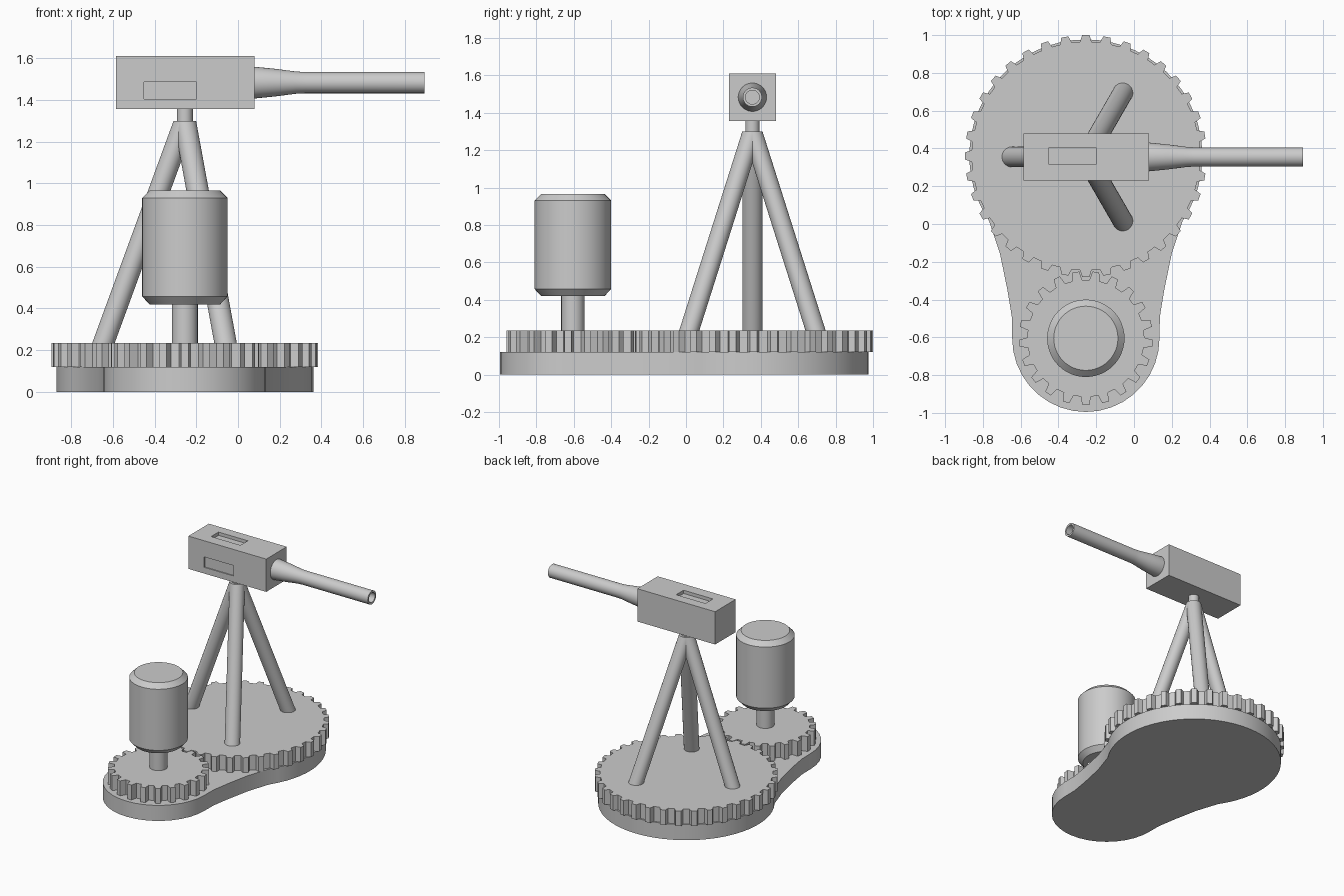
import bpy, bmesh
from math import sin, cos, pi, radians
from mathutils import Matrix

cube = bpy.data.objects.get("Cube")
if cube:
    bpy.data.objects.remove(cube, do_unlink=True)

grey = bpy.data.materials.new("plain grey")
grey.use_nodes = True
grey.diffuse_color = (0.6, 0.6, 0.6, 1)
grey.node_tree.nodes["Principled BSDF"].inputs["Base Color"].default_value = (0.6, 0.6, 0.6, 1)

CX = -0.255                 # shared centre line of both gears
BIG_Y, SMALL_Y = 0.36, -0.605
BASE_TOP, GEAR_TOP = 0.12, 0.235
APEX = 1.3


def finish(bm, name, smooth=True):
    bmesh.ops.recalc_face_normals(bm, faces=bm.faces)
    mesh = bpy.data.meshes.new(name)
    bm.to_mesh(mesh)
    bm.free()
    mesh.materials.append(grey)
    ob = bpy.data.objects.new(name, mesh)
    bpy.context.collection.objects.link(ob)
    bpy.ops.object.select_all(action='DESELECT')
    ob.select_set(True)
    bpy.context.view_layer.objects.active = ob
    if smooth:
        bpy.ops.object.shade_smooth_by_angle(angle=radians(30))
    return ob


def prism(name, outline, z0, z1, smooth=True):
    bm = bmesh.new()
    face = bm.faces.new([bm.verts.new((x, y, z0)) for x, y in outline])
    ext = bmesh.ops.extrude_face_region(bm, geom=[face])
    for v in ext["geom"]:
        if isinstance(v, bmesh.types.BMVert):
            v.co.z = z1
    return finish(bm, name, smooth)


def lathe(name, profile, matrix, n=48):
    """Turn (radius, height) points about z; both ends are capped."""
    bm = bmesh.new()
    rings = [[bm.verts.new((r * cos(2 * pi * i / n), r * sin(2 * pi * i / n), h))
              for i in range(n)] for r, h in profile]
    for a, b in zip(rings, rings[1:]):
        for i in range(n):
            j = (i + 1) % n
            bm.faces.new((a[i], a[j], b[j], b[i]))
    bm.faces.new(rings[0])
    bm.faces.new(rings[-1])
    bm.transform(matrix)
    return finish(bm, name)


def gear(name, y, teeth, root, tip, phase):
    pitch = 2 * pi / teeth
    shape = ((-0.29, root), (-0.17, tip), (0.17, tip), (0.29, root))
    outline = []
    for k in range(teeth):
        for offset, r in shape:
            a = phase + (k + offset) * pitch
            outline.append((CX + r * cos(a), y + r * sin(a)))
    return prism(name, outline, BASE_TOP, GEAR_TOP, smooth=False)


def box(name, lo, hi):
    bm = bmesh.new()
    bmesh.ops.create_cube(bm, size=1)
    for v in bm.verts:
        v.co = [(a + b) / 2 + c * (b - a) for a, b, c in zip(lo, hi, v.co)]
    return finish(bm, name, smooth=False)


def arc(y, r, start, end, n):
    steps = [radians(start + (end - start) * i / n) for i in range(n + 1)]
    return [(CX + r * cos(a), y + r * sin(a)) for a in steps]


# Base plate: two round ends joined by a waisted flank
flank = [(0.454, -0.16), (0.415, -0.35), (0.392, -0.49)]
outline = arc(BIG_Y, 0.617, -34, 214, 40)
outline += [(CX - x, y) for x, y in flank]
outline += arc(SMALL_Y, 0.39, 180, 360, 18)
outline += [(CX + x, y) for x, y in reversed(flank)]
prism("base_plate", outline, 0, BASE_TOP)

# Meshing gears
gear("large_gear", BIG_Y, 36, 0.605, 0.64, pi / 2)
gear("small_gear", SMALL_Y, 21, 0.31, 0.355, -pi / 2)

# Motor with chamfered ends on its shaft
at_motor = Matrix.Translation((CX, SMALL_Y, 0))
lathe("motor_shaft", [(0.062, GEAR_TOP), (0.062, 0.43)], at_motor)
lathe("motor_body", [(0.17, 0.42), (0.205, 0.458), (0.205, 0.93), (0.17, 0.965)], at_motor)

# Tripod legs: round bars slanted from the gear to a shared apex
for i, side in enumerate(("right", "back", "front")):
    a = pi - i * 2 * pi / 3
    slant = Matrix.Identity(4)
    slant[0][2] = -0.39 * cos(a) / (APEX - GEAR_TOP)
    slant[1][2] = -0.39 * sin(a) / (APEX - GEAR_TOP)
    place = Matrix.Translation((CX, BIG_Y - 0.005, APEX)) @ slant
    lathe("leg_" + side, [(0.054, GEAR_TOP - APEX), (0.054, 0)], place, 32)

# Swivel post
lathe("swivel_post", [(0.038, APEX - 0.02), (0.038, 1.37)],
      Matrix.Translation((CX, BIG_Y - 0.005, 0)), 32)

# Housing with shallow pockets in its top and front
housing = box("housing", (-0.585, 0.23, 1.357), (0.08, 0.48, 1.61))
pockets = [((-0.45, 0.315, 1.585), (-0.20, 0.405, 1.7)),
           ((-0.45, 0.1, 1.405), (-0.20, 0.238, 1.485))]
for lo, hi in pockets:
    cutter = box("pocket_cutter", lo, hi)
    cutter.hide_render = True
    mod = housing.modifiers.new("pocket", 'BOOLEAN')
    mod.operation = 'DIFFERENCE'
    mod.solver = 'EXACT'
    mod.object = cutter
    bpy.context.view_layer.objects.active = housing
    bpy.ops.object.modifier_apply(modifier=mod.name)
    bpy.data.objects.remove(cutter, do_unlink=True)

# Hollow tapered barrel along +x
along_x = Matrix.Translation((0, 0.355, 1.483)) @ Matrix.Rotation(pi / 2, 4, 'Y')
lathe("barrel", [(0.076, 0.07), (0.076, 0.08), (0.066, 0.18), (0.053, 0.28),
                 (0.051, 0.32), (0.051, 0.895), (0.037, 0.895), (0.037, 0.3)], along_x)
